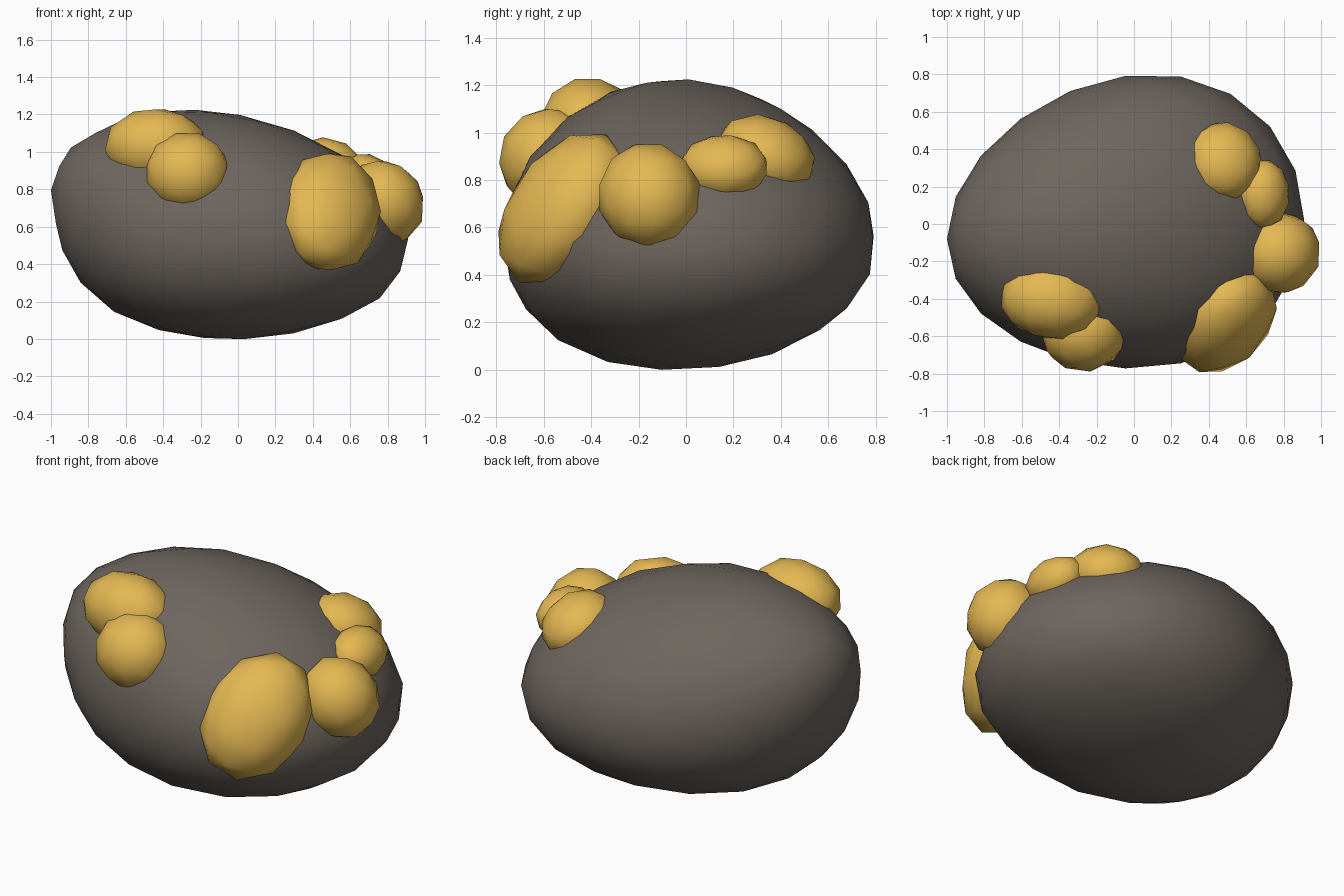
import bpy
import bmesh
from mathutils import Vector, Matrix

cube = bpy.data.objects.get("Cube")
if cube:
    bpy.data.objects.remove(cube, do_unlink=True)


def make_material(name, rgb):
    mat = bpy.data.materials.new(name)
    mat.use_nodes = True
    color = (*rgb, 1)
    mat.diffuse_color = color
    bsdf = mat.node_tree.nodes["Principled BSDF"]
    bsdf.inputs["Base Color"].default_value = color
    bsdf.inputs["Roughness"].default_value = 0.8
    return mat


def make_ball(name, detail, mat, shape):
    """Smooth icosphere whose unit points are moved by the shape function."""
    bm = bmesh.new()
    bmesh.ops.create_icosphere(bm, subdivisions=detail, radius=1)
    for v in bm.verts:
        v.co = shape(v.co.copy())
    for f in bm.faces:
        f.smooth = True
    mesh = bpy.data.meshes.new(name)
    bm.to_mesh(mesh)
    bm.free()
    mesh.materials.append(mat)
    obj = bpy.data.objects.new(name, mesh)
    bpy.context.collection.objects.link(obj)
    return obj


stone = make_material("grey brown stone", (0.156, 0.133, 0.114))
gold = make_material("gold", (0.78, 0.48, 0.085))


# Lopsided boulder: leaning crown, raised right end, fuller underside
def boulder_shape(p):
    x = -0.045 + 0.955 * p.x * (1 - 0.05 * p.z) - 0.16 * p.z ** 2 - 0.025 * p.z
    y = 0.01 + 0.782 * p.y * (1 + 0.1 * p.x - 0.03 * p.z)
    y += 0.05 * p.x - 0.04 * p.x ** 2
    z = 0.615 - 0.06 * p.x - 0.07 * p.x ** 5 + 0.05 * p.x ** 6 - 0.05 * p.y ** 2
    z += 0.61 * p.z * (1 + 0.05 * p.x - 0.07 * p.y)
    return Vector((x, y, z))


make_ball("boulder", 3, stone, boulder_shape)


# Gold nuggets: centre, long direction, outward direction, half sizes
# (along the long direction, across it, outward)
nuggets = {
    "nugget_right_top": ((-0.44, -0.41, 1.03), (1, -0.1, 0), (0, -0.3, 1), (0.28, 0.21, 0.205)),
    "nugget_right_front": ((-0.27, -0.58, 0.89), (1, 0, 0), (0, -1, 0.5), (0.23, 0.22, 0.21)),
    "nugget_front_large": ((0.49, -0.52, 0.68), (0.22, 0.6, 0.77), (0.5, -0.8, 0.4), (0.37, 0.29, 0.20)),
    "nugget_left": ((0.78, -0.155, 0.73), (-0.5, -0.2, 0.75), (0.8, -0.15, 0.5), (0.235, 0.22, 0.215)),
    "nugget_left_small": ((0.69, 0.16, 0.855), (0, 1, 0), (0.6, 0, 0.7), (0.19, 0.15, 0.13)),
    "nugget_back": ((0.48, 0.335, 0.905), (0, 1, -0.4), (0.3, 0.3, 1), (0.22, 0.21, 0.16)),
}

for name, (center, along, outward, size) in nuggets.items():
    u = Vector(along).normalized()
    w = Vector(outward)
    w = (w - u * w.dot(u)).normalized()
    frame = Matrix((u, w.cross(u), w)).transposed() @ Matrix.Diagonal(size)
    make_ball(name, 2, gold, lambda p: frame @ p + Vector(center))
